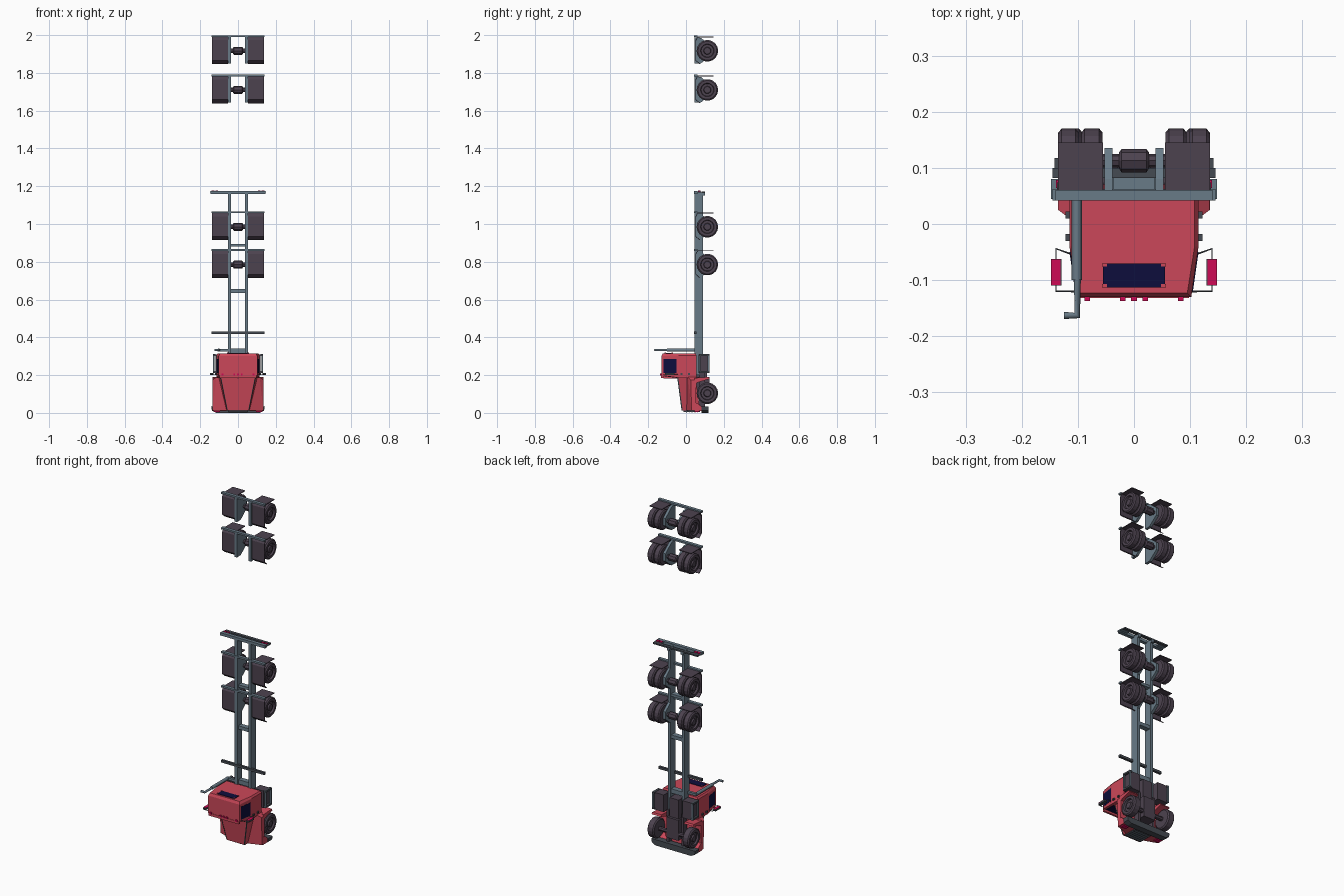
import bpy, bmesh, math

if "Cube" in bpy.data.objects:
    bpy.data.objects.remove(bpy.data.objects["Cube"])

def material(name, c):
    m = bpy.data.materials.new(name)
    m.diffuse_color = (*c, 1)
    m.use_nodes = True
    m.node_tree.nodes["Principled BSDF"].inputs["Base Color"].default_value = m.diffuse_color
    return m

RED = material("red_paint", (0.60, 0.064, 0.10))
GREY = material("frame_grey", (0.14, 0.196, 0.242))
DARK = material("dark_rubber", (0.073, 0.055, 0.078))
BLUE = material("window_blue", (0.004, 0.004, 0.045))
PINK = material("crimson_lamp", (0.61, 0.003, 0.09))
STEEL = material("dark_steel", (0.06, 0.07, 0.085))

def finish(name, bm, mat):
    bmesh.ops.recalc_face_normals(bm, faces=bm.faces)
    me = bpy.data.meshes.new(name)
    bm.to_mesh(me)
    bm.free()
    me.materials.append(mat)
    ob = bpy.data.objects.new(name, me)
    bpy.context.collection.objects.link(ob)
    return ob

def hull(name, pts, mat):
    bm = bmesh.new()
    for p in pts:
        bm.verts.new(p)
    bmesh.ops.convex_hull(bm, input=bm.verts)
    bmesh.ops.dissolve_limit(bm, angle_limit=0.01, verts=bm.verts, edges=bm.edges)
    return finish(name, bm, mat)

def box(name, x0, x1, y0, y1, z0, z1, mat):
    return hull(name, [(x, y, z) for x in (x0, x1) for y in (y0, y1) for z in (z0, z1)], mat)

def prism(name, yz, x0, x1, mat):
    """Side profile in (y, z) pushed along x."""
    bm = bmesh.new()
    f = bm.faces.new([bm.verts.new((x0, y, z)) for y, z in yz])
    r = bmesh.ops.extrude_face_region(bm, geom=[f])
    bmesh.ops.translate(bm, vec=(x1 - x0, 0, 0),
                        verts=[v for v in r["geom"] if isinstance(v, bmesh.types.BMVert)])
    return finish(name, bm, mat)

def lathe(name, prof, y, z, s, mat, n=18):
    """Profile of (x, radius) turned around an axle along x."""
    bm = bmesh.new()
    rings = [[bm.verts.new((s * x, y + r * math.cos(2 * math.pi * i / n), z + r * math.sin(2 * math.pi * i / n)))
              for i in range(n)] for x, r in prof]
    for a, b in zip(rings, rings[1:]):
        for i in range(n):
            bm.faces.new((a[i], a[(i + 1) % n], b[(i + 1) % n], b[i]))
    bm.faces.new(rings[0])
    bm.faces.new(rings[-1])
    return finish(name, bm, mat)

def tube(name, pts, r, mat):
    cu = bpy.data.curves.new(name, "CURVE")
    cu.dimensions = "3D"
    cu.bevel_depth, cu.bevel_resolution, cu.use_fill_caps = r, 1, True
    sp = cu.splines.new("POLY")
    sp.points.add(len(pts) - 1)
    for p, q in zip(sp.points, pts):
        p.co = (*q, 1)
    cu.materials.append(mat)
    ob = bpy.data.objects.new(name, cu)
    bpy.context.collection.objects.link(ob)

WY, R = 0.113, 0.057

def wheel(name, x0, x1, z, s):
    prof = [(x0, .034), (x0, .050), (x0 + .006, R), (x1 - .006, R), (x1, .050), (x1, .036),
            (x1 - .010, .033), (x1 - .010, .020), (x1 - .002, .017)]
    lathe(name, prof, WY, z, s, DARK)

# Rear and trailer axles: wheels, fenders, mud flaps, hangers
for k, z in enumerate((0.785, 0.985, 1.71, 1.917)):
    lathe(f"axle_{k}", [(-.1, .012), (.1, .012)], WY, z, 1, DARK, 8)
    lathe(f"differential_{k}", [(-.027, .014), (-.022, .021), (.022, .021), (.027, .014)], WY, z, 1, DARK, 8)
    box(f"flap_bar_{k}", -.14, .14, .042, .061, z + .072, z + .082, GREY)
    for s in (-1, 1):
        t = "left" if s < 0 else "right"
        wheel(f"outer_wheel_{k}_{t}", .098, .135, z, s)
        wheel(f"inner_wheel_{k}_{t}", .056, .094, z, s)
        a = [(.072, z - .071), (.050, z - .052), (.050, z + .056), (.060, z + .072)]
        b = [(.063, z + .072), (.054, z + .055), (.054, z - .051), (.074, z - .068)]
        prism(f"fender_{k}_{t}", a + b, s * .054, s * .137, DARK)
        box(f"mud_flap_{k}_{t}", s * .055, s * .135, .055, .145, z + .071, z + .075, DARK)
        prism(f"hanger_{k}_{t}", [(.045, z - .068), (.045, z + .072), (.08, z + .068), (.135, z + .022),
                                  (.135, z - .022), (.08, z - .066)], s * .038, s * .053, GREY)

# Chassis rails and crossmembers
for s in (-1, 1):
    box("chassis_rail", s * .036, s * .053, .045, .090, .20, 1.165, GREY)
    box("inner_rail", s * .04, s * .055, .07, .10, .03, .22, DARK)
for z0, z1 in ((.315, .34), (.635, .655), (.88, .895)):
    box("crossmember", -.05, .05, .055, .085, z0, z1, GREY)
box("spray_bar", -.14, .14, .042, .056, .418, .432, STEEL)

# Tail beam with lamps
box("tail_beam", -.145, .145, .042, .062, 1.160, 1.176, GREY)
box("tail_plate", -.145, .145, .082, .100, 1.164, 1.172, STEEL)
for s in (-1, 1):
    box("tail_bracket", s * .036, s * .053, .045, .1, 1.15, 1.168, GREY)
    box("tail_lamp_panel", s * .10, s * .148, .045, .080, 1.166, 1.172, GREY)
    for x in (.105, .125):
        box("tail_lamp", s * x, s * (x + .014), .064, .078, 1.17, 1.177, PINK)

# Cab
def cab_ring(z_top, z_low, d):
    return [(s * (x - d), y, z) for s in (-1, 1) for x, y, z in
            ((.102, -.13 + d, z_top), (.115, -.04, z_low), (.115, .055 - d / 2, z_low))]
hull("cab", cab_ring(.198, .186, 0) + cab_ring(.300, .305, 0) + cab_ring(.315, .315, .007), RED)
box("rear_window", -.055, .055, -.113, -.070, .312, .318, BLUE)
for s in (-1, 1):
    for y in (-.113, -.076):
        box("window_corner", s * .048, s * .057, y, y + .006, .313, .320, RED)
hull("windshield", [(s * x, y, z + d) for s in (-1, 1) for d in (0, .004)
                    for x, y, z in ((.09, -.118, .1945), (.10, -.048, .185))], BLUE)
box("windshield_divider", -.003, .003, -.12, -.045, .183, .197, RED)
box("sun_visor", -.098, .098, -.132, -.120, .185, .200, RED)
for x in (-.083, -.02, 0, .02, .083):
    box("roof_marker_lamp", x - .005, x + .005, -.137, -.129, .198, .208, PINK)
for s in (-1, 1):
    hull("side_window", [(s * (x + d), y, z) for d in (-.002, .0015) for z in (.21, .285)
                         for x, y in ((.1035, -.12), (.1135, -.05))], BLUE)
    for y in (-.030, .010):
        box("door_hinge", s * .113, s * .122, y, y + .012, .20, .21, STEEL)
    # Mirrors on thin arms
    box("mirror_case", s * .129, s * .148, -.110, -.062, .200, .210, STEEL)
    box("mirror_face", s * .131, s * .148, -.109, -.063, .209, .212, PINK)
    tube("mirror_arm", [(s * .108, -.055, .205), (s * .139, -.044, .205), (s * .139, -.12, .205),
                        (s * .100, -.12, .205)], .0018, STEEL)

# Hood: tapered centre with flared fenders
hull("hood", [(s * x, y, z) for s in (-1, 1) for x, y, z in
              ((.092, -.045, .19), (.112, .05, .19), (.055, -.022, .012), (.075, .075, .012))], RED)
for s in (-1, 1):
    hull("hood_seam", [(s * (x + d), y + e, z) for d in (-.002, .002) for e in (0, .006)
                       for x, y, z in ((.091, -.0465, .188), (.056, -.0235, .013))], STEEL)
    hull("fender_top", [(s * x, y, z) for x, y, z in
         ((.05, .0, .012), (.05, .05, .012), (.134, .03, .012), (.134, .052, .012),
          (.06, -.01, .19), (.06, .055, .19), (.115, .01, .19), (.115, .055, .19),
          (.135, .025, .175), (.135, .055, .175))], RED)
    prism("fender_front", [(.045, .010), (.045, .055), (.06, .052), (.085, .03), (.085, .010)],
          s * .06, s * .135, RED)
    prism("fender_rear", [(.045, .155), (.045, .185), (.12, .19), (.125, .18), (.075, .165)],
          s * .075, s * .135, RED)
    box("headlamp", s * .095, s * .128, .045, .070, .004, .011, PINK)
    wheel("front_wheel_" + ("left" if s < 0 else "right"), .092, .135, .104, s)
box("grille", -.052, .052, -.012, .075, .006, .013, STEEL)
for i in range(5):
    y = .000 + i * .015
    box("grille_bar", -.05, .05, y, y + .004, .003, .007, GREY)
hull("front_bumper", [(s * x, y, z) for s in (-1, 1) for y in (.082, .118) for x, z in
                      ((.115, 0), (.138, .012), (.142, .034), (.12, .034))], STEEL)
lathe("front_axle", [(-.1, .012), (.1, .012)], WY, .104, 1, DARK, 8)
box("engine_block", -.038, .038, .04, .125, .07, .19, DARK)
box("gearbox", -.03, .03, .05, .11, .19, .30, DARK)

# Side tanks with step frames
for s in (-1, 1):
    box("side_tank", s * .06, s * .120, .066, .120, .21, .310, DARK)
    for z in (.212, .302):
        box("step_rung", s * .118, s * .132, .068, .124, z, z + .010, STEEL)
    for y in (.068, .115):
        box("step_side", s * .124, s * .132, y, y + .009, .212, .312, GREY)

# Exhaust stack
tube("exhaust_muffler", [(-.102, .05, .332), (-.102, -.10, .332)], .0095, GREY)
tube("exhaust_pipe", [(-.101, -.09, .332), (-.101, -.163, .332), (-.125, -.163, .332)], .0065, GREY)
box("exhaust_bracket", -.108, -.04, .045, .06, .325, .338, GREY)
